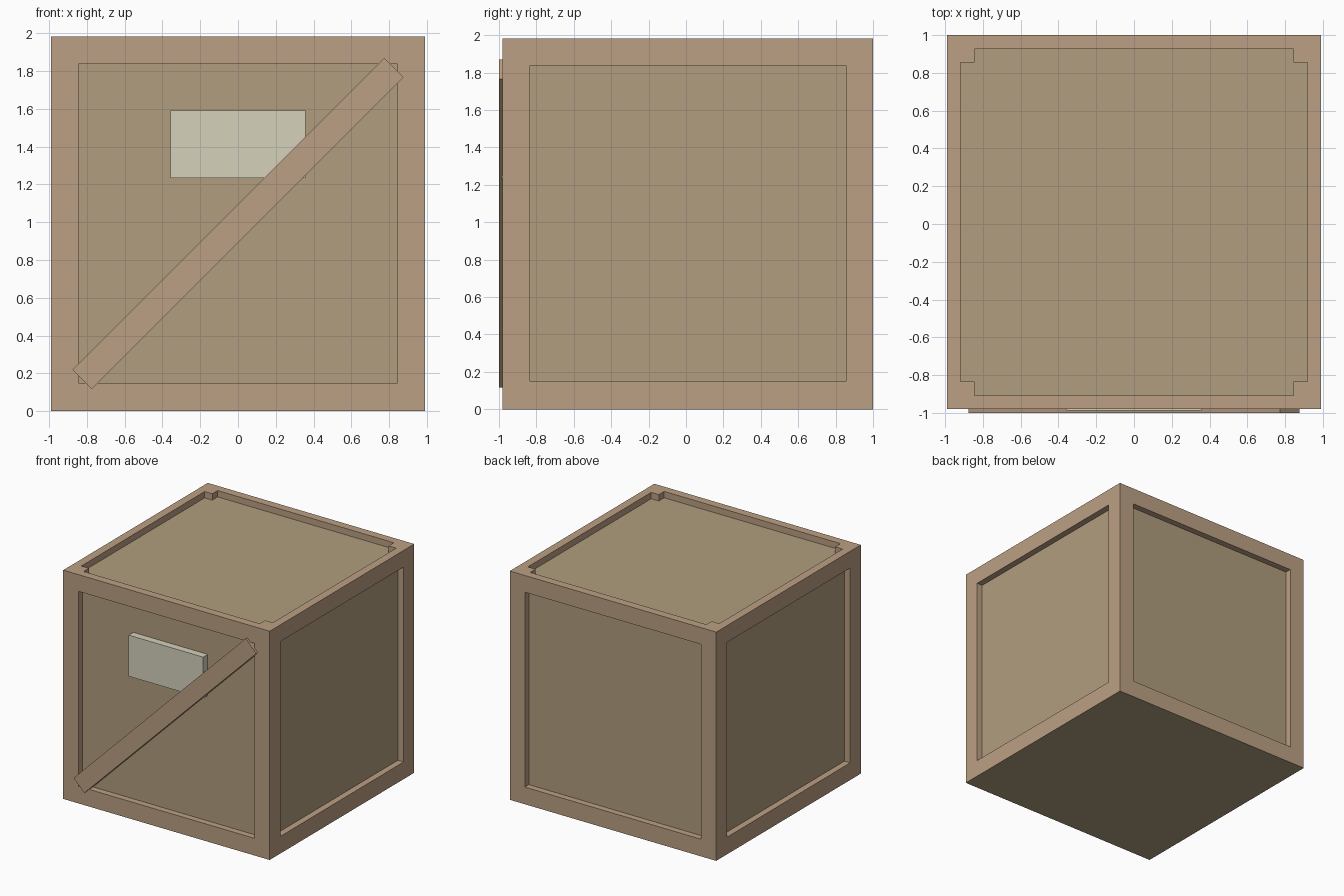
import bpy
from math import radians

if "Cube" in bpy.data.objects:
    bpy.data.objects.remove(bpy.data.objects["Cube"])


def material(name, color):
    m = bpy.data.materials.new(name)
    m.diffuse_color = (*color, 1)
    m.use_nodes = True
    m.node_tree.nodes["Principled BSDF"].inputs["Base Color"].default_value = m.diffuse_color
    return m


frame_mat = material("frame_wood", (0.50, 0.35, 0.23))
panel_mat = material("panel_wood", (0.44, 0.34, 0.21))
label_mat = material("label_paper", (0.66, 0.64, 0.50))


def box(name, x, y, z, mat, turn=0):
    """Box from (min, max) ranges, optionally turned about y."""
    ranges = (x, y, z)
    bpy.ops.mesh.primitive_cube_add(size=1, location=[(a + b) / 2 for a, b in ranges])
    ob = bpy.context.object
    ob.name = name
    ob.scale = [b - a for a, b in ranges]
    ob.rotation_euler.y = radians(turn)
    ob.data.materials.append(mat)
    return ob


H = 0.99            # half width of the crate
CY = 0.01           # crate centre in y, the brace sticks out in front
BASE, TOP = 0.004, 1.983
POST = 0.145        # post width and rail height
RAIL = 0.072        # rail thickness
PANEL = 0.055       # depth of the recessed panels

# Recessed panels as one solid core, and the flat bottom board
C = H - PANEL
box("panels", (-C, C), (CY - C, CY + C), (BASE, TOP - PANEL), panel_mat)
box("bottom_board", (-H, H), (CY - H, CY + H), (0, BASE), panel_mat)


def side(s, inner, outer, c=0):
    return tuple(sorted((c + s * inner, c + s * outer)))


P = H - POST
for s in (-1, 1):
    # Corner posts
    for t in (-1, 1):
        box("corner_post", side(s, P, H), side(t, P, H, CY), (BASE, TOP), frame_mat)
    # Bottom and top rails
    for z in ((BASE, BASE + POST), (TOP - POST, TOP)):
        box("side_rail", side(s, H - RAIL, H), (CY - P, CY + P), z, frame_mat)
        box("cross_rail", (-P, P), side(s, H - RAIL, H, CY), z, frame_mat)

# Diagonal front brace
box("diagonal_brace", (-1.167, 1.167), (-1.0, -0.93), (0.993 - 0.0725, 0.993 + 0.0725),
    frame_mat, turn=-45)

# Label plate behind the brace
box("label_plate", (-0.357, 0.357), (-0.987, -0.92), (1.235, 1.592), label_mat)
